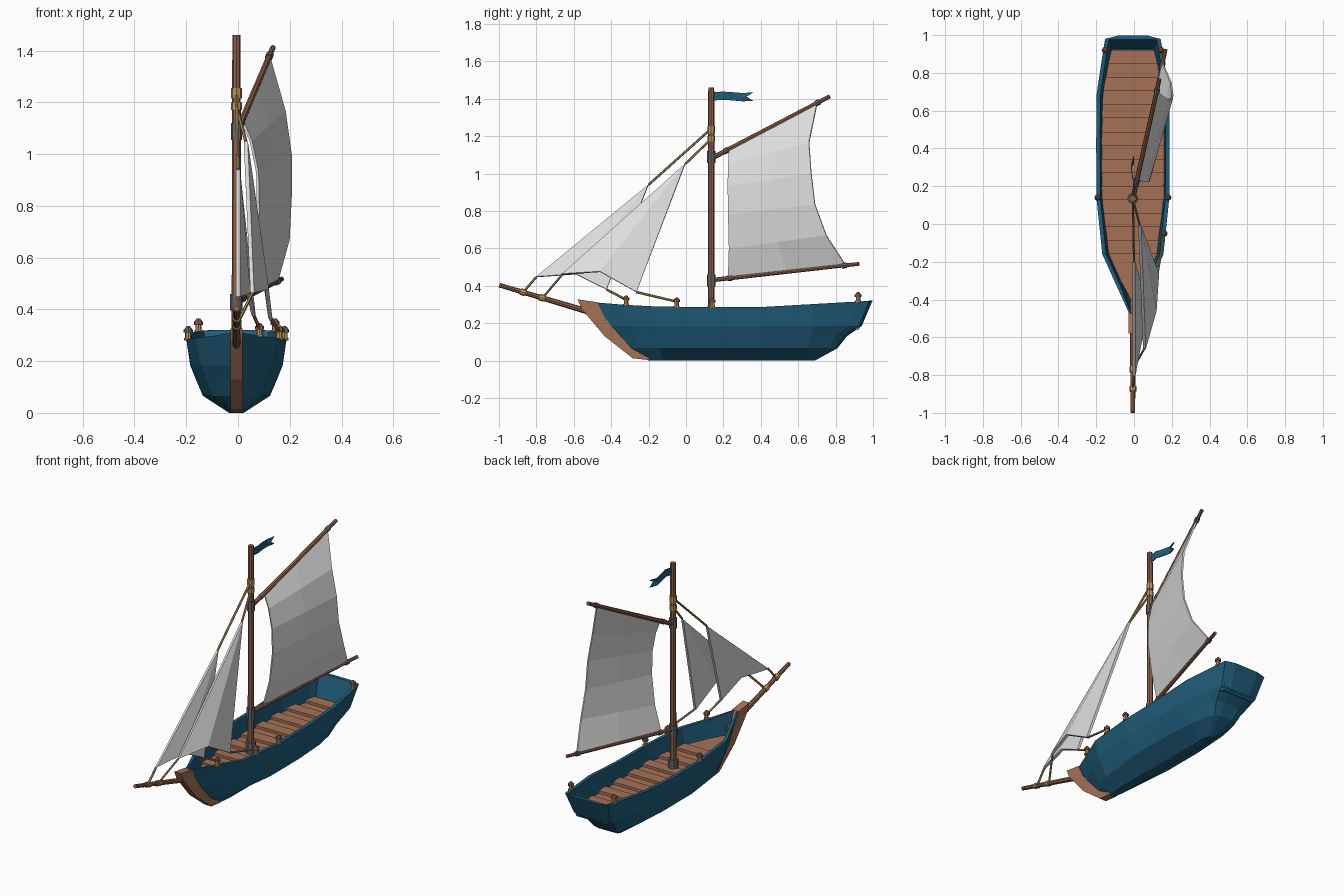
import bpy, bmesh, math
from mathutils import Vector

if "Cube" in bpy.data.objects:
    bpy.data.objects.remove(bpy.data.objects["Cube"])

CX = -0.006  # hull centreline


def mat(name, rgb):
    m = bpy.data.materials.new(name)
    m.diffuse_color = (*rgb, 1)
    m.use_nodes = True
    m.node_tree.nodes["Principled BSDF"].inputs["Base Color"].default_value = m.diffuse_color
    return m


BLUE = mat("hull blue", (0.014, 0.11, 0.20))
DECK = mat("deck wood", (0.38, 0.165, 0.095))
SPAR = mat("spar wood", (0.28, 0.118, 0.07))
SAIL = mat("sail white", (0.74, 0.74, 0.74))
GOLD = mat("brass", (0.50, 0.31, 0.10))
ROPE = mat("rope tan", (0.42, 0.28, 0.11))
IRON = mat("iron grey", (0.13, 0.13, 0.135))


def make(name, bm, material):
    bmesh.ops.recalc_face_normals(bm, faces=bm.faces)
    me = bpy.data.meshes.new(name)
    bm.to_mesh(me)
    bm.free()
    ob = bpy.data.objects.new(name, me)
    me.materials.append(material)
    bpy.context.collection.objects.link(ob)
    return ob


def rod(name, a, b, r, material, r2=None, sides=8):
    a, b = Vector(a), Vector(b)
    bm = bmesh.new()
    bmesh.ops.create_cone(bm, cap_ends=True, segments=sides, radius1=r,
                          radius2=r if r2 is None else r2, depth=(b - a).length)
    ob = make(name, bm, material)
    ob.rotation_mode = 'QUATERNION'
    ob.rotation_quaternion = (b - a).to_track_quat('Z', 'Y')
    ob.location = (a + b) / 2
    return ob


def band(name, a, b, t, half, r, material):
    """Short collar around the spar a-b at fraction t."""
    a, b = Vector(a), Vector(b)
    d = (b - a).normalized() * half
    p = a.lerp(b, t)
    return rod(name, p - d, p + d, r, material)


def rope(name, a, b):
    rod(name, a, b, .0065, ROPE, sides=6)


def sheet(name, rows, material, thick):
    """Cloth from rows of points, all the same length."""
    bm = bmesh.new()
    vs = [[bm.verts.new(p) for p in row] for row in rows]
    for r0, r1 in zip(vs, vs[1:]):
        for i in range(len(r0) - 1):
            bm.faces.new((r0[i], r0[i + 1], r1[i + 1], r1[i]))
    ob = make(name, bm, material)
    s = ob.modifiers.new("thickness", 'SOLIDIFY')
    s.thickness, s.offset = thick, 0
    return ob


def lerp_table(table, y):
    for (y0, v0), (y1, v1) in zip(table, table[1:]):
        if y <= y1:
            return v0 + (v1 - v0) * max(0, (y - y0) / (y1 - y0))
    return table[-1][1]


# hull: half-breadths per station at five levels, lofted as closed rings
SHEER = [(-.5, .312), (-.33, .298), (-.16, .289), (.14, .285), (.42, .287), (.68, .302), (1, .32)]
RAIL = [(-.49, .012), (-.33, .085), (-.16, .162), (.14, .193), (.42, .194),
        (.68, .193), (.92, .157), (.98, .147), (.997, .08)]
MID = [(-.42, .012), (-.30, .078), (-.16, .14), (.14, .178), (.42, .179),
       (.68, .174), (.87, .14), (.925, .125), (.94, .07)]
LOW = [(-.365, .012), (-.27, .067), (-.15, .12), (.14, .156), (.42, .157),
       (.67, .147), (.80, .118), (.845, .10), (.86, .055)]
CHINE = [(-.31, .012), (-.24, .055), (-.14, .095), (.14, .13), (.42, .13),
         (.65, .115), (.77, .09), (.80, .075), (.81, .04)]
KEEL = [(-.20, .01), (-.18, .018), (-.12, .026), (.14, .028), (.42, .028),
        (.6, .026), (.66, .022), (.68, .018), (.69, .01)]


def ring(table, z, inset=0):
    pts = []
    for y, w in table:
        yy = min(y, table[-1][0] - inset)
        pts.append((max(w - inset, .004), yy, z(y)))
    return ([(CX + x, y, h) for x, y, h in pts]
            + [(CX - x, y, h) for x, y, h in reversed(pts)])


sheer = lambda y: lerp_table(SHEER, y)
rings = [ring(MID, lambda y: .165, .016), ring(RAIL, sheer, .021), ring(RAIL, sheer),
         ring(MID, lambda y: .185), ring(LOW, lambda y: .13),
         ring(CHINE, lambda y: .066), ring(KEEL, lambda y: 0)]
bm = bmesh.new()
vs = [[bm.verts.new(p) for p in r] for r in rings]
n = len(rings[0])
for r0, r1 in zip(vs, vs[1:]):
    for i in range(n):
        j = (i + 1) % n
        bm.faces.new((r0[i], r0[j], r1[j], r1[i]))
bm.faces.new(vs[-1])
bm.faces.new(vs[0])
make("hull", bm, BLUE)

# stem: side profile extruded across
prof = [(-.58, .327), (-.56, .28), (-.515, .225), (-.435, .13), (-.285, .012), (-.195, .002),
        (-.20, .025), (-.345, .125), (-.435, .23), (-.475, .312)]
bm = bmesh.new()
f = bm.faces.new([bm.verts.new((CX - .023, y, z)) for y, z in prof])
ext = bmesh.ops.extrude_face_region(bm, geom=[f])
bmesh.ops.translate(bm, vec=(.046, 0, 0),
                    verts=[v for v in ext["geom"] if isinstance(v, bmesh.types.BMVert)])
make("stem", bm, DECK)

# deck: cross planks at alternating heights, and a plain foredeck
edges = [-.40, -.30, -.16] + [-.16 + 1.08 * i / 15 for i in range(1, 16)]
for k, (y0, y1) in enumerate(zip(edges, edges[1:])):
    top = .187 if k < 2 else (.18 if k % 2 else .196)
    bm = bmesh.new()
    quads = []
    for z in (.168, top):
        w0, w1 = (lerp_table(MID, y) - .013 for y in (y0, y1))
        w0, w1 = max(w0, .003), max(w1, .003)
        quads.append([bm.verts.new(p) for p in
                      ((CX - w0, y0, z), (CX + w0, y0, z), (CX + w1, y1, z), (CX - w1, y1, z))])
    for q in quads:
        bm.faces.new(q)
    for i in range(4):
        j = (i + 1) % 4
        bm.faces.new((quads[0][i], quads[0][j], quads[1][j], quads[1][i]))
    make("deck_plank", bm, DECK)

# mast and its fittings
MY = .135
rod("mast", (CX, MY, .17), (CX, MY, 1.46), .019, SPAR, .016)
for name, z0, z1, r, m in (("mast_foot", .17, .25, .03, IRON), ("boom_collar", .395, .46, .024, IRON),
                           ("gaff_collar", 1.055, 1.12, .022, IRON), ("stay_band", 1.17, 1.20, .021, GOLD),
                           ("stay_band", 1.215, 1.255, .021, GOLD)):
    rod(name, (CX, MY, z0), (CX, MY, z1), r, m)

# bowsprit, boom and gaff
sprit = ((CX, -.40, .225), (CX, -.998, .403))
boom = ((CX, MY, .43), (.168, .925, .517))
gaff = ((CX, MY, 1.08), (.135, .768, 1.412))
rod("bowsprit", *sprit, .017, SPAR, .012)
rod("boom", *boom, .012, SPAR, .01)
rod("gaff", *gaff, .013, SPAR, .011)
for t in (.62, .79):
    band("bowsprit_band", *sprit, t, .014, .018, GOLD)
for spar in (boom, gaff):
    for t in (.125, .9):
        band("sail_band", *spar, t, .012, .0155, IRON)

# mainsail: luff and leech points from boom to gaff
luff = [(.016, .225, .447), (.055, .23, .60), (.078, .226, .78), (.075, .224, .93),
        (.05, .226, 1.05), (.016, .232, 1.128)]
leech = [(.15, .855, .508), (.195, .75, .67), (.203, .69, .835), (.203, .67, 1.0),
         (.18, .658, 1.165), (.122, .70, 1.37)]
sheet("mainsail", [[a, Vector(a).lerp(Vector(b), .5), b] for a, b in zip(luff, leech)], SAIL, .01)


# headsails: two triangles each, folded from head to mid-foot
def headsail(name, head, tack, foot, clew):
    bm = bmesh.new()
    h, t, f, c = [bm.verts.new(p) for p in (head, tack, foot, clew)]
    bm.faces.new((h, t, f))
    bm.faces.new((h, f, c))
    s = make(name, bm, SAIL).modifiers.new("thickness", 'SOLIDIFY')
    s.thickness, s.offset = .016, 0


outer = ((0, -.20, .94), (0, -.80, .447), (.04, -.59, .462), (.06, -.425, .38))
inner = ((.03, -.005, 1.05), (.055, -.66, .462), (.112, -.46, .475), (.125, -.265, .366))
headsail("outer_jib", *outer)
headsail("inner_jib", *inner)
rope("outer_stay", (CX, MY, 1.24), outer[0])
rope("outer_tack_line", outer[1], (CX, -.87, .366))
rope("inner_stay", (CX, MY, 1.185), inner[0])
rope("inner_tack_line", inner[1], (CX, -.765, .337))
rope("outer_jib_sheet", outer[3], (.083, -.32, .325))
rope("inner_jib_sheet", inner[3], (.16, -.05, .315))

# bollards along the rail, the midship pair with iron caps
for x, y in ((.083, -.32), (.16, -.05), (.143, .92), (-.153, .92), (.18, .14), (-.192, .14)):
    z = sheer(y) - .005
    cap = IRON if y == .14 else SPAR
    rod("bollard_post", (x, y, z), (x, y, z + .034), .012, GOLD)
    rod("bollard_collar", (x, y, z), (x, y, z + .01), .016, GOLD)
    rod("bollard_cap", (x, y, z + .03), (x, y, z + .043), .018, cap)
    rod("bollard_knob", (x, y, z + .043), (x, y, z + .055), .015, cap, .006)

# swallow-tailed pennant with a gentle wave
rows = [[], [], []]
for i in range(5):
    y = .145 + .053 * i
    x = CX + .009 * math.sin(i * 1.7)
    lift = 1.412 + .004 * math.sin(i * 1.5)
    for r, dz in zip(rows, (-.022, 0, .022)):
        r.append((x, y - (.035 if i == 4 and dz == 0 else 0), lift + dz))
sheet("pennant", rows, BLUE, .005)
